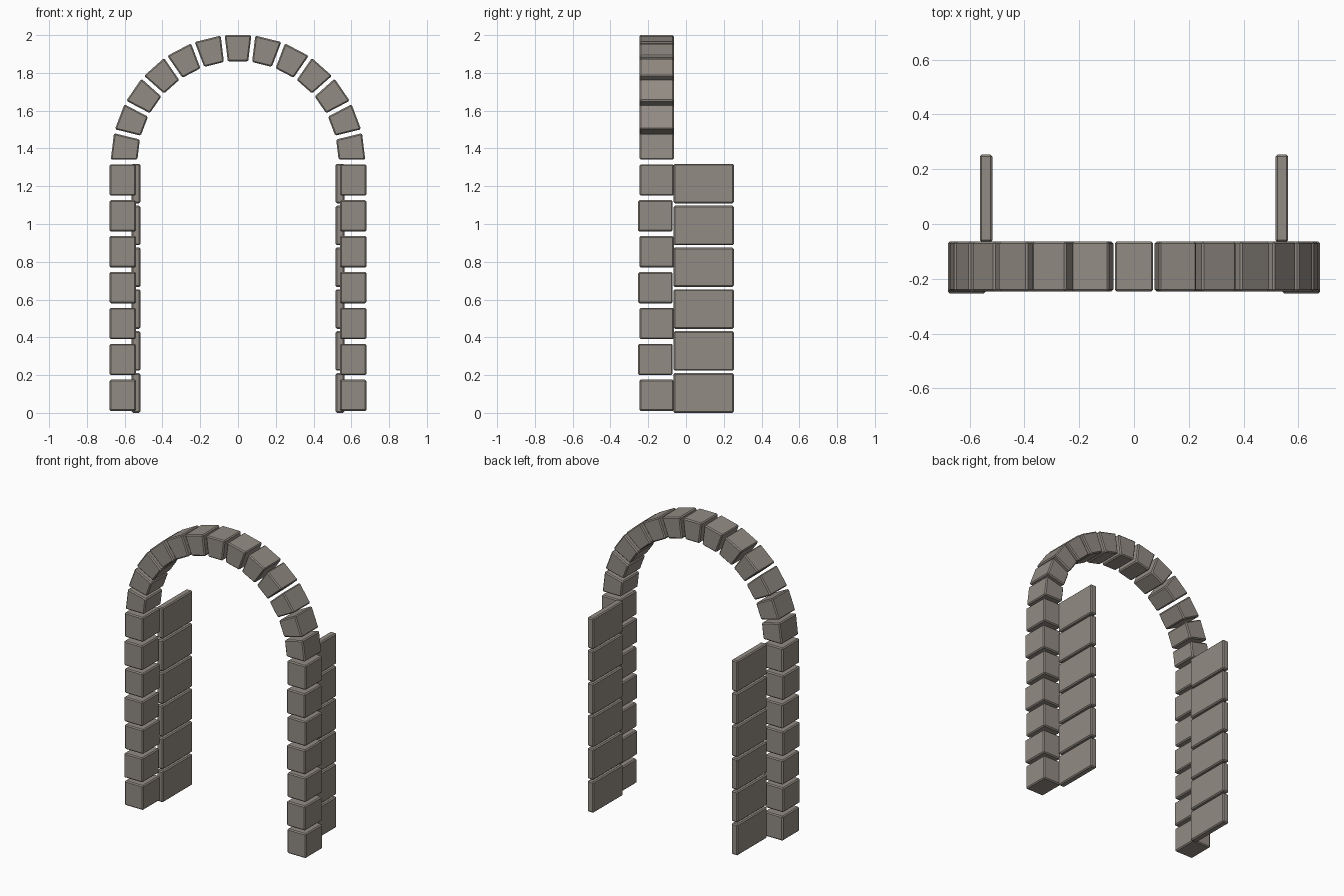
import bpy, bmesh, math
from mathutils import Matrix, Vector

if "Cube" in bpy.data.objects:
    bpy.data.objects.remove(bpy.data.objects["Cube"])

stone = bpy.data.materials.new("warm_grey_stone")
stone.diffuse_color = (0.29, 0.26, 0.23, 1)
stone.use_nodes = True
stone.node_tree.nodes["Principled BSDF"].inputs["Base Color"].default_value = stone.diffuse_color


def add_prism(bm, profile, y0, y1, bevel, matrix=Matrix()):
    """Extrude an x-z profile from y0 to y1 with chamfered edges."""
    front = [bm.verts.new(matrix @ Vector((x, y0, z))) for x, z in profile]
    back = [bm.verts.new(matrix @ Vector((x, y1, z))) for x, z in profile]
    faces = [bm.faces.new(front), bm.faces.new(back[::-1])]
    n = len(profile)
    for i in range(n):
        j = (i + 1) % n
        faces.append(bm.faces.new((front[j], front[i], back[i], back[j])))
    edges = list({e for f in faces for e in f.edges})
    bmesh.ops.bevel(bm, geom=edges, offset=bevel, segments=1, affect='EDGES')


def finish(bm, name):
    bmesh.ops.recalc_face_normals(bm, faces=bm.faces[:])
    mesh = bpy.data.meshes.new(name)
    bm.to_mesh(mesh)
    bm.free()
    mesh.materials.append(stone)
    obj = bpy.data.objects.new(name, mesh)
    bpy.context.collection.objects.link(obj)


def rect(x0, x1, z0, z1):
    return [(x0, z0), (x1, z0), (x1, z1), (x0, z1)]


FRONT, BACK = -0.246, -0.064

for side, label in ((-1, "left"), (1, "right")):
    # Pillar stones, every second one set slightly forward
    bm = bmesh.new()
    for i in range(7):
        z = 0.01 + 0.19 * i
        shift = -0.007 * (i % 2)
        add_prism(bm, rect(side * 0.61 - 0.07, side * 0.61 + 0.07, z, z + 0.166),
                  FRONT + shift, BACK + shift, 0.007)
    finish(bm, label + "_pillar_stones")

    # Thin slabs lining the passage behind the pillar
    bm = bmesh.new()
    for i in range(6):
        z = 0.002 + 0.2215 * i
        z0 = 0 if i == 0 else z
        add_prism(bm, rect(side * 0.54 - 0.023, side * 0.54 + 0.023, z0, z + 0.209),
                  -0.066, 0.253, 0.007)
    finish(bm, label + "_wall_slabs")

# Thirteen wedge stones around the semicircular arch
COUNT, CENTRE_Z, R_IN, R_OUT, GAP = 13, 1.33, 0.53, 0.67, 0.0105
step = math.pi / COUNT
w_in = R_IN * math.tan(step / 2) - GAP
w_out = R_OUT * math.tan(step / 2) - GAP
wedge = [(-w_in, R_IN), (w_in, R_IN), (w_out, R_OUT), (-w_out, R_OUT)]
bm = bmesh.new()
for i in range(COUNT):
    turn = Matrix.Translation((0, 0, CENTRE_Z)) @ Matrix.Rotation((i - COUNT // 2) * step, 4, 'Y')
    add_prism(bm, wedge, FRONT, BACK, 0.007, turn)
finish(bm, "arch_stones")
